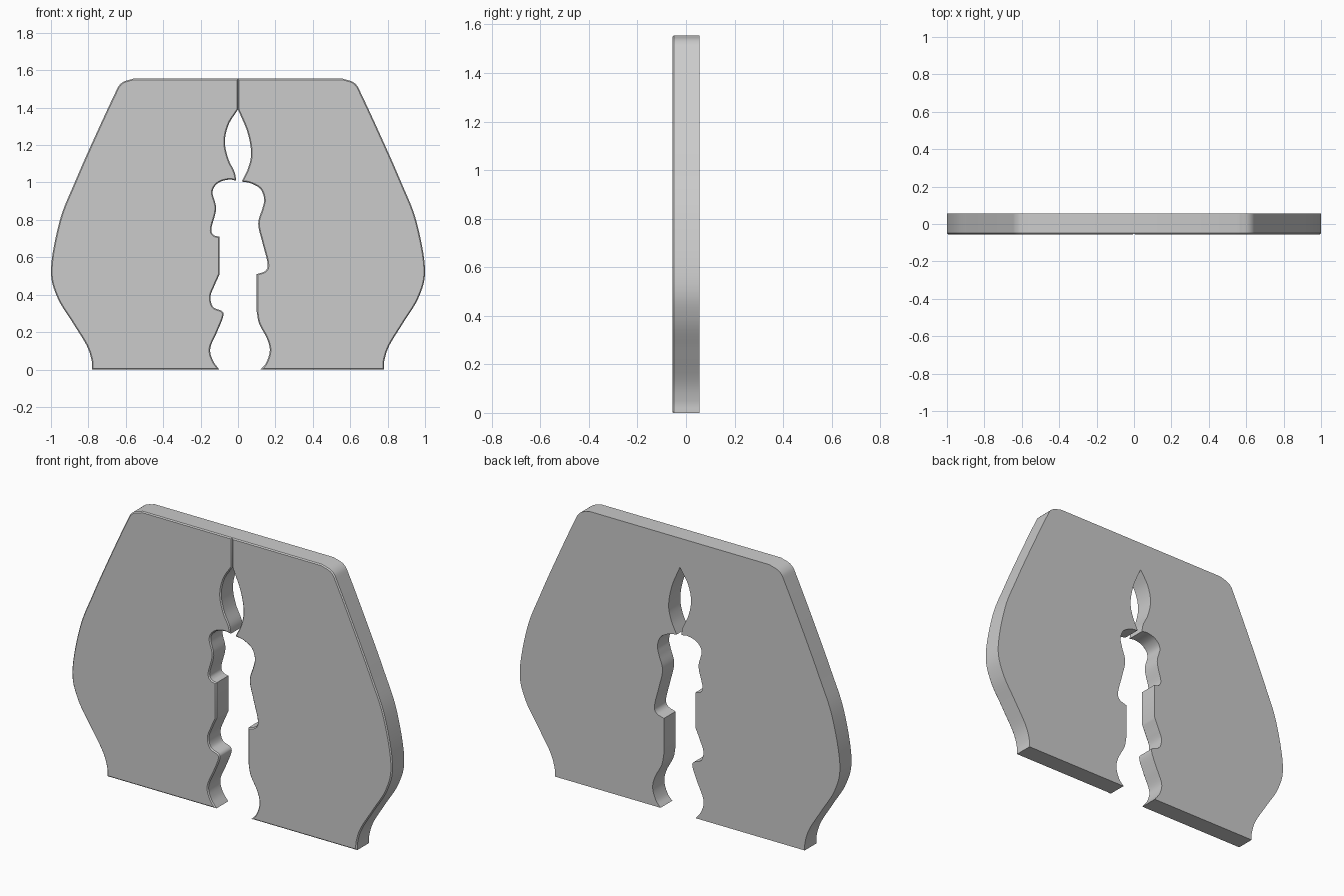
import bpy, bmesh, math
from mathutils import Vector

if "Cube" in bpy.data.objects:
    bpy.data.objects.remove(bpy.data.objects["Cube"])

HALF = 0.055     # half thickness of the plates
CHAMFER = 0.006  # small chamfer on front edges
TOP = 1.555

# Runs of (x, z) points: smooth within a run, sharp corner between runs
OUTER = [
    [(0.78, 0), (0.783, 0.05), (0.81, 0.13), (0.885, 0.252), (0.968, 0.39), (1.0, 0.54),
     (0.952, 0.80), (0.873, 1.0), (0.79, 1.19), (0.667, 1.457), (0.625, 1.53), (0.56, TOP)],
    [(0.56, TOP), (0, TOP)],
    [(0, TOP), (0, 1.39)],
]
INNER_RIGHT = [
    [(0, 1.39), (0.05, 1.27), (0.07, 1.16), (0.055, 1.08), (0.02, 1.005)],
    [(0.02, 1.005), (0.07, 0.995), (0.12, 0.965), (0.14, 0.91), (0.13, 0.86), (0.108, 0.78),
     (0.13, 0.68), (0.158, 0.57), (0.147, 0.528), (0.10, 0.51)],
    [(0.10, 0.51), (0.10, 0.31)],
    [(0.10, 0.31), (0.113, 0.245), (0.155, 0.165), (0.17, 0.10), (0.15, 0.035), (0.12, 0)],
]
INNER_LEFT = [
    [(0, 1.39), (-0.05, 1.31), (-0.07, 1.22), (-0.053, 1.13), (-0.018, 1.055), (-0.01, 1.01)],
    [(-0.01, 1.01), (-0.05, 1.015), (-0.105, 0.998), (-0.136, 0.95), (-0.117, 0.86),
     (-0.142, 0.755), (-0.13, 0.72), (-0.098, 0.71)],
    [(-0.098, 0.71), (-0.098, 0.51)],
    [(-0.098, 0.51), (-0.125, 0.45), (-0.147, 0.39), (-0.133, 0.335), (-0.085, 0.312),
     (-0.08, 0.28), (-0.11, 0.205), (-0.148, 0.115), (-0.135, 0.05), (-0.10, 0)],
]


def smooth_run(pts, steps=6):
    """Catmull-Rom through the points, omitting the last one."""
    p = [Vector(q) for q in pts]
    if len(p) == 2:
        return p[:1]
    p = [2 * p[0] - p[1]] + p + [2 * p[-1] - p[-2]]
    out = []
    for a, b, c, d in zip(p, p[1:], p[2:], p[3:]):
        for i in range(steps):
            t = i / steps
            out.append(0.5 * (2 * b + (c - a) * t + (2 * a - 5 * b + 4 * c - d) * t * t
                              + (3 * b - a - 3 * c + d) * t ** 3))
    return out


def plate(name, side, inner):
    outer = [[(side * x, z) for x, z in run] for run in OUTER]
    outline = [q for run in outer + inner for q in smooth_run(run)]
    outline.append(Vector(inner[-1][-1]))
    bm = bmesh.new()
    back = bm.faces.new([bm.verts.new((q.x, HALF, max(q.y, 0))) for q in outline])
    # extrude towards the front, then inset and push for the chamfer
    ext = bmesh.ops.extrude_face_region(bm, geom=[back], use_keep_orig=True)
    front = [f for f in ext["geom"] if isinstance(f, bmesh.types.BMFace)][0]
    for v in front.verts:
        v.co.y = CHAMFER - HALF
    bmesh.ops.recalc_face_normals(bm, faces=bm.faces)
    bmesh.ops.inset_region(bm, faces=[front], thickness=CHAMFER, use_even_offset=True)
    for v in front.verts:
        v.co.y = -HALF
    bmesh.ops.recalc_face_normals(bm, faces=bm.faces)
    mesh = bpy.data.meshes.new(name)
    bm.to_mesh(mesh)
    bm.free()
    ob = bpy.data.objects.new(name, mesh)
    bpy.context.collection.objects.link(ob)
    bpy.ops.object.select_all(action='DESELECT')
    ob.select_set(True)
    bpy.context.view_layer.objects.active = ob
    bpy.ops.object.shade_smooth_by_angle(angle=math.radians(30))
    return ob


# Two matching halves with different inner contours
plate("right_plate", 1, INNER_RIGHT)
plate("left_plate", -1, INNER_LEFT)
